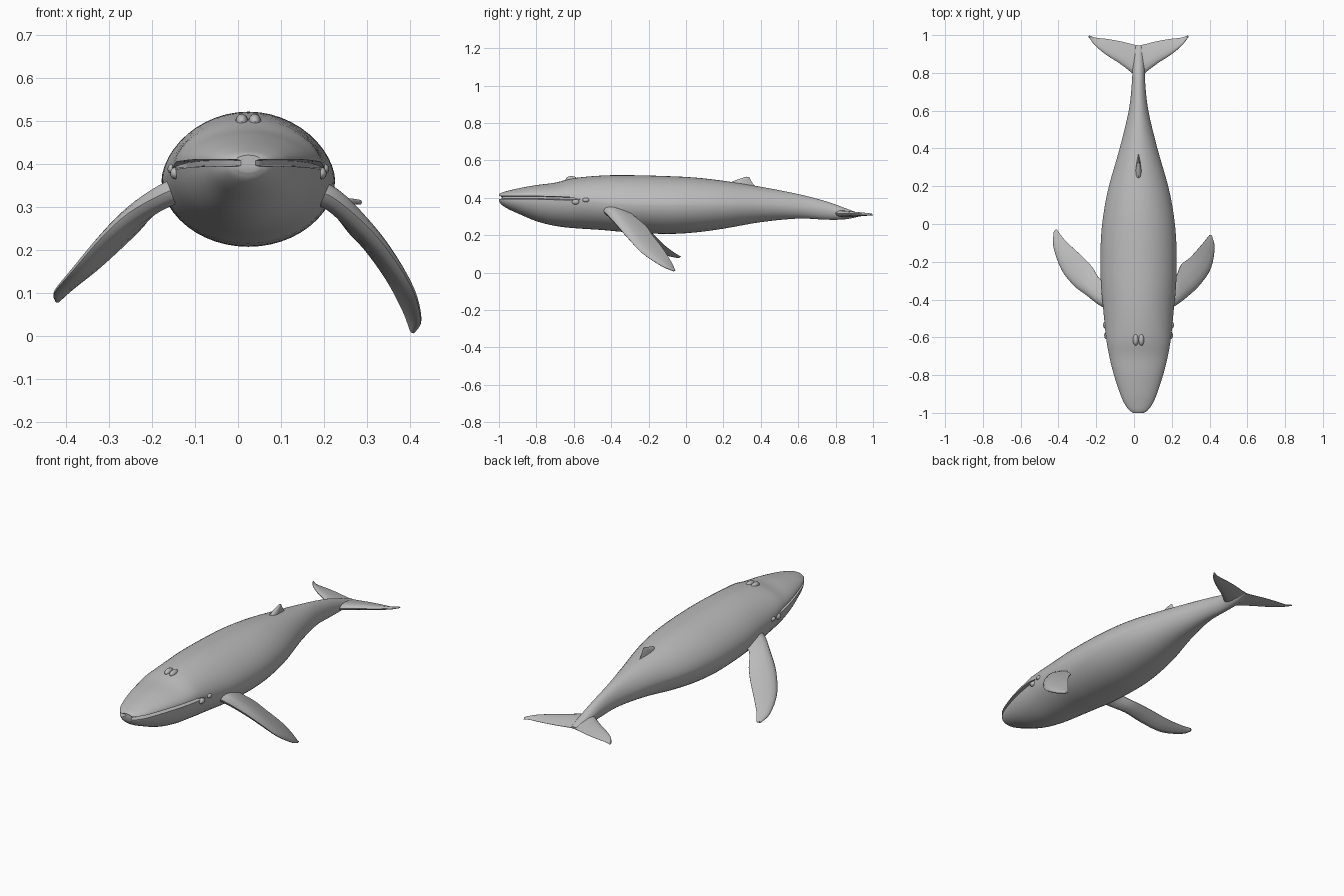
import bpy, bmesh, math
from mathutils import Vector

if "Cube" in bpy.data.objects:
    bpy.data.objects.remove(bpy.data.objects["Cube"], do_unlink=True)

MID = 0.024  # the body's centre line

skin = bpy.data.materials.new("grey_skin")
skin.use_nodes = True
GREY = (0.5, 0.5, 0.5, 1)
skin.diffuse_color = GREY
skin.node_tree.nodes["Principled BSDF"].inputs["Base Color"].default_value = GREY


def smooth(points, steps):
    """Catmull-Rom resampling of tuples of any length."""
    pts = [Vector(p) for p in points]
    pts = [2 * pts[0] - pts[1]] + pts + [2 * pts[-1] - pts[-2]]
    out = []
    for a, b, c, d in zip(pts, pts[1:], pts[2:], pts[3:]):
        for i in range(steps):
            t = i / steps
            out.append(0.5 * (2 * b + (c - a) * t + (2 * a - 5 * b + 4 * c - d) * t * t
                              + (3 * b - a - 3 * c + d) * t ** 3))
    return out + [pts[-2]]


def finish(name, bm, angle=40):
    bmesh.ops.recalc_face_normals(bm, faces=bm.faces)
    mesh = bpy.data.meshes.new(name)
    bm.to_mesh(mesh)
    bm.free()
    mesh.materials.append(skin)
    obj = bpy.data.objects.new(name, mesh)
    bpy.context.collection.objects.link(obj)
    bpy.ops.object.select_all(action="DESELECT")
    obj.select_set(True)
    bpy.context.view_layer.objects.active = obj
    bpy.ops.object.shade_smooth_by_angle(angle=math.radians(angle))
    return obj


def loft(name, rings, angle=40):
    bm = bmesh.new()
    loops = [[bm.verts.new(p) for p in ring] for ring in rings]
    for a, b in zip(loops, loops[1:]):
        for i in range(len(a)):
            j = (i + 1) % len(a)
            bm.faces.new((a[i], a[j], b[j], b[i]))
    bm.faces.new(loops[0])
    bm.faces.new(loops[-1])
    return finish(name, bm, angle)


def foil(name, lead, trail, thick):
    """Fin lofted between a leading and a trailing edge."""
    section = [(0, 0), (.05, .55), (.16, .9), (.35, 1), (.7, .6), (1, .06),
               (1, -.06), (.7, -.6), (.35, -1), (.16, -.9), (.05, -.55)]
    lead, trail = smooth(lead, 4), smooth(trail, 4)
    n = len(lead) - 1
    rings = []
    for i, (a, b) in enumerate(zip(lead, trail)):
        span = (lead[min(i + 1, n)] + trail[min(i + 1, n)]
                - lead[max(i - 1, 0)] - trail[max(i - 1, 0)])
        normal = (b - a).cross(span).normalized()
        half = thick[0] + (thick[1] - thick[0]) * i / n
        rings.append([a.lerp(b, u) + normal * half * v for u, v in section])
    return loft(name, rings)


# Body: y, half width, belly z, back z, z of the widest line
STATIONS = [
    (-1.0, .028, .382, .42, .402), (-.985, .05, .362, .428, .402),
    (-.95, .075, .34, .438, .402), (-.9, .097, .317, .45, .402),
    (-.8, .13, .275, .468, .401), (-.7, .155, .25, .481, .398),
    (-.6, .172, .238, .505, .394), (-.45, .187, .228, .519, .375),
    (-.3, .2, .215, .521, .365), (-.1, .2, .207, .516, .36),
    (.05, .186, .215, .508, .36), (.2, .157, .235, .491, .36),
    (.4, .1, .27, .459, .36), (.6, .052, .289, .42, .35),
    (.75, .035, .283, .381, .335), (.85, .031, .285, .345, .315),
    (.94, .015, .303, .312, .308)]
SIDE = 12  # points in each quarter of a ring


def body_ring(y, w, low, high, mid):
    gape = max(0, min(1, (-.57 - y) / .06))  # mouth slot fades out at its corner
    pts = []
    for sx in (1, -1):
        half = []
        for i in range(SIDE + 1):
            t = math.pi / 2 * (1 - i / SIDE)
            lip = mid + .007 * gape + .0015
            half.append((w * math.cos(t), y, lip + (high - lip) * math.sin(t) ** 1.18))
        for s in (1, -1):
            half.append((w - min(.024, w * .4) * gape, y + .02 * gape, mid + s * (.005 * gape + .0005)))
        for i in range(SIDE + 1):
            t = math.pi / 2 * i / SIDE
            lip = mid - .007 * gape - .0015
            half.append((w * (1 - .02 * gape) * math.cos(t), y,
                         lip - (lip - low) * math.sin(t) ** 1.06))
        if sx < 0:
            half = half[::-1][1:-1]
        pts += [(MID + sx * x, yy, z) for x, yy, z in half]
    return pts


loft("body", [body_ring(*s) for s in smooth(STATIONS, 4)], 35)

# Pectoral fins, swept back and down, each in its own pose
foil("left_flipper",
     [(.14, -.46, .35), (.215, -.435, .325), (.295, -.375, .26), (.355, -.315, .19),
      (.407, -.235, .105), (.425, -.13, .035), (.412, -.065, .008)],
     [(.14, -.3, .34), (.215, -.285, .31), (.25, -.215, .25), (.295, -.18, .2),
      (.345, -.125, .13), (.382, -.08, .06), (.4, -.057, .012)], (.032, .005))
foil("right_flipper",
     [(-.1, -.46, .36), (-.175, -.435, .33), (-.255, -.375, .285), (-.32, -.325, .225),
      (-.385, -.24, .15), (-.427, -.12, .1), (-.425, -.045, .08)],
     [(-.1, -.3, .34), (-.175, -.295, .31), (-.22, -.23, .255), (-.265, -.18, .21),
      (-.325, -.125, .155), (-.375, -.075, .115), (-.41, -.027, .085)], (.032, .005))

# Tail flukes: offset from centre line, leading y, trailing y
FLUKE = [(0, .77, .945), (.035, .8, .952), (.1, .85, .968),
         (.17, .895, .98), (.23, .945, .987), (.262, .99, .999)]
for name, s in (("left_fluke", 1), ("right_fluke", -1)):
    foil(name, [(MID + s * x, a, .318 - .01 * x) for x, a, b in FLUKE],
         [(MID + s * x, b, .306) for x, a, b in FLUKE], (.02, .004))

# Dorsal fin
foil("dorsal_fin",
     [(MID, .19, .46), (MID, .25, .488), (MID, .3, .506), (MID, .325, .513)],
     [(MID, .4, .44), (MID, .365, .468), (MID, .35, .488), (MID, .338, .511)], (.02, .003))


def bump(name, place, size):
    bm = bmesh.new()
    bmesh.ops.create_uvsphere(bm, u_segments=16, v_segments=10, radius=1)
    bmesh.ops.scale(bm, vec=size, verts=bm.verts)
    bmesh.ops.translate(bm, vec=place, verts=bm.verts)
    finish(name, bm)


# Blowhole ridges, eyes and eyelids
for side, s in (("left", 1), ("right", -1)):
    bump(side + "_blowhole", (MID + s * .015, -.612, .498), (.015, .032, .018))
    bump(side + "_eye", (MID + s * .176, -.535, .388), (.012, .018, .012))
    bump(side + "_mouth_corner", (MID + s * .17, -.59, .378), (.012, .02, .014))
